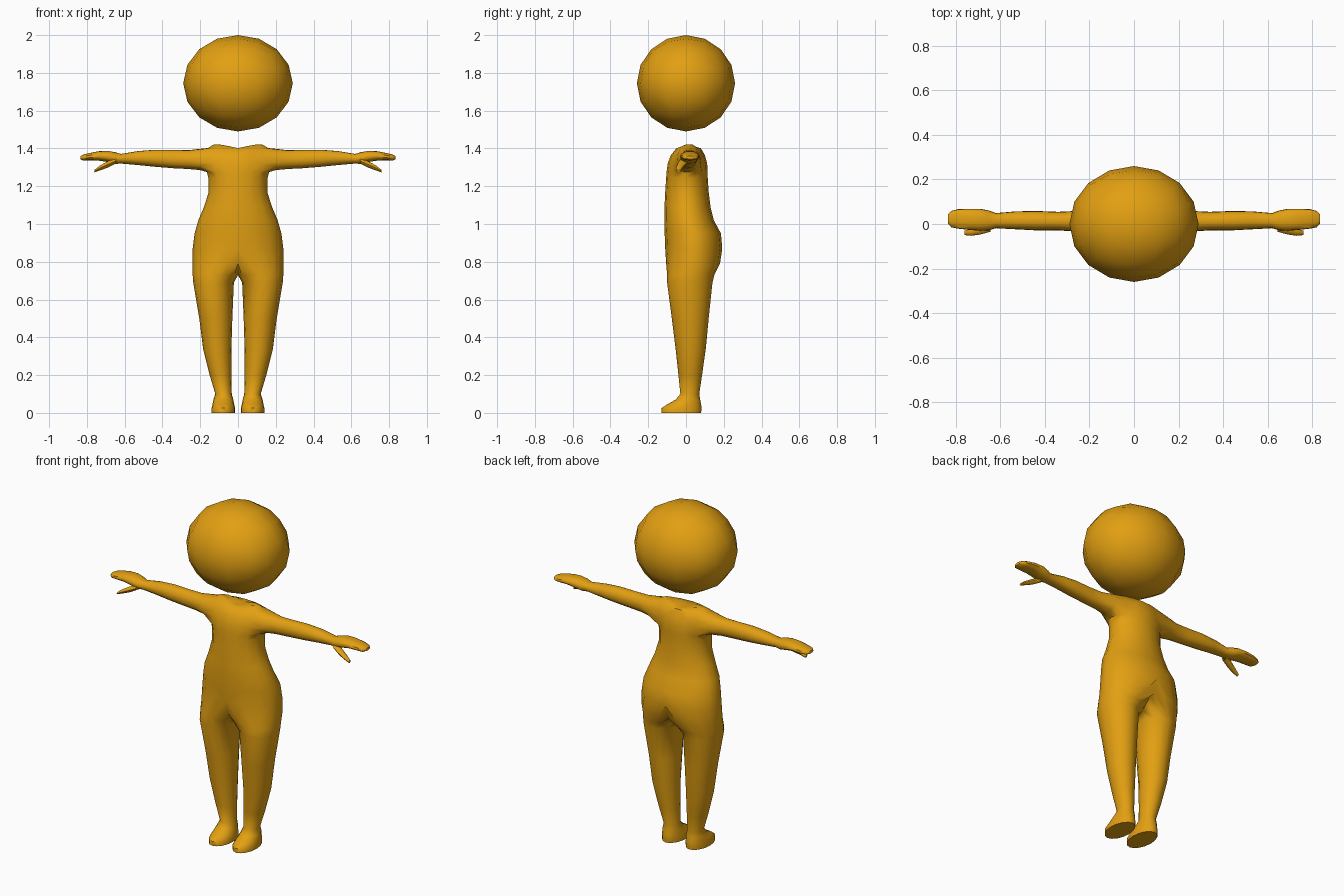
import bpy, bmesh, math

cube = bpy.data.objects.get("Cube")
if cube:
    bpy.data.objects.remove(cube)

AMBER = (0.76, 0.35, 0.006, 1)
mat = bpy.data.materials.new("amber_skin")
mat.use_nodes = True
mat.diffuse_color = AMBER
bsdf = mat.node_tree.nodes["Principled BSDF"]
bsdf.inputs["Base Color"].default_value = AMBER
bsdf.inputs["Roughness"].default_value = 0.7


def finish(bm, name, angle):
    """Turn a bmesh into a shaded object."""
    bmesh.ops.recalc_face_normals(bm, faces=bm.faces)
    mesh = bpy.data.meshes.new(name)
    bm.to_mesh(mesh)
    bm.free()
    mesh.materials.append(mat)
    obj = bpy.data.objects.new(name, mesh)
    bpy.context.collection.objects.link(obj)
    bpy.ops.object.select_all(action='DESELECT')
    obj.select_set(True)
    bpy.context.view_layer.objects.active = obj
    bpy.ops.object.shade_smooth_by_angle(angle=math.radians(angle))
    return obj


def oval(a0, a1, b0, b1, angles):
    """Points of an ellipse filling the box a0..a1 by b0..b1."""
    return [((a0 + a1) / 2 + (a1 - a0) / 2 * math.cos(t),
             (b0 + b1) / 2 + (b1 - b0) / 2 * math.sin(t)) for t in angles]


def skin(bm, lower, upper):
    """Quads between two rings."""
    n = len(lower)
    return [bm.faces.new((lower[i], lower[(i + 1) % n], upper[(i + 1) % n], upper[i]))
            for i in range(n)]


def limb(bm, ring, sections, angles):
    """Loft along x through (x, y0, y1, z0, z1) sections, then cap the tip."""
    for x, y0, y1, z0, z1 in sections:
        new = [bm.verts.new((x, y, z)) for y, z in oval(y0, y1, z0, z1, angles)]
        if ring:
            skin(bm, ring, new)
        ring = new
    bm.faces.new(ring)


# Left half of the body: z, inner x, outer x, front y, back y
N = 16
BODY = [
    (0.00, 0.015, 0.14, -0.13, 0.08), (0.025, 0.015, 0.14, -0.13, 0.083),
    (0.045, 0.02, 0.135, -0.10, 0.08), (0.07, 0.025, 0.13, -0.055, 0.075),
    (0.10, 0.033, 0.12, -0.03, 0.07), (0.20, 0.035, 0.15, -0.04, 0.085),
    (0.34, 0.035, 0.185, -0.055, 0.105), (0.50, 0.03, 0.205, -0.075, 0.12),
    (0.69, 0.022, 0.237, -0.10, 0.14), (0.73, -0.02, 0.24, -0.10, 0.15),
    (0.79, -0.12, 0.241, -0.105, 0.18), (0.87, -0.24, 0.24, -0.11, 0.192),
    (0.95, -0.23, 0.23, -0.113, 0.185), (1.02, -0.21, 0.21, -0.115, 0.147),
    (1.09, -0.18, 0.18, -0.114, 0.13), (1.17, -0.155, 0.155, -0.11, 0.12),
    (1.245, -0.157, 0.157, -0.105, 0.115), (1.275, -0.165, 0.165, -0.103, 0.115),
    (1.32, -0.17, 0.17, -0.097, 0.112), (1.365, -0.17, 0.17, -0.08, 0.10),
    (1.402, -0.16, 0.16, -0.05, 0.078), (1.42, -0.13, 0.13, -0.01, 0.045),
]
bm = bmesh.new()
around = [2 * math.pi * i / N for i in range(N)]
ring, socket = None, []
for z, x0, x1, y0, y1 in BODY:
    new = []
    for x, y in oval(x0, x1, y0, y1, around):
        x = max(0, x)
        dip = 0.02 * max(0, 1 - x / 0.08) if z > 1.41 else 0
        new.append(bm.verts.new((x, y, z - dip)))
    if ring:
        faces = skin(bm, ring, new)
        if 1.3 < z < 1.41:
            socket += [faces[i] for i in (-2, -1, 0, 1)]
    else:
        bm.faces.new(new)
    ring = new
bm.faces.new(ring)

# Open the shoulder, and remove the faces on the mirror plane
bmesh.ops.delete(bm, geom=socket, context='FACES')
rim = [v for v in bm.verts if v.is_boundary]
flat = [f for f in bm.faces if all(v.co.x < 1e-5 for v in f.verts)]
bmesh.ops.delete(bm, geom=flat, context='FACES')


def turn(v):
    return math.atan2(v.co.z - 1.339, v.co.y - 0.01)


# Arm and mitten hand grow out of the shoulder rim
rim.sort(key=turn)
ARM = [
    (0.20, -0.05, 0.078, 1.285, 1.398), (0.26, -0.035, 0.06, 1.291, 1.391),
    (0.34, -0.03, 0.056, 1.295, 1.392), (0.44, -0.03, 0.06, 1.303, 1.393),
    (0.53, -0.025, 0.058, 1.312, 1.386), (0.62, -0.02, 0.05, 1.32, 1.371),
    (0.65, -0.03, 0.062, 1.318, 1.38), (0.69, -0.032, 0.07, 1.328, 1.387),
    (0.74, -0.028, 0.07, 1.336, 1.385), (0.79, -0.022, 0.068, 1.336, 1.375),
    (0.82, -0.016, 0.06, 1.336, 1.367), (0.835, 0.0, 0.045, 1.343, 1.36),
]
limb(bm, rim, ARM, [turn(v) for v in rim])

# Thumb
THUMB = [
    (0.645, -0.035, 0.02, 1.32, 1.35), (0.69, -0.047, -0.005, 1.298, 1.332),
    (0.73, -0.053, -0.02, 1.284, 1.31), (0.76, -0.05, -0.03, 1.273, 1.287),
]
limb(bm, None, THUMB, [math.pi * i / 4 for i in range(8)])

body = finish(bm, "body", 50)
mirror = body.modifiers.new("mirror", 'MIRROR')
mirror.use_clip = True
mirror.merge_threshold = 0.0005

# Head: a rounded cube with four faces along each edge
bm = bmesh.new()
bmesh.ops.create_cube(bm, size=2)
bmesh.ops.subdivide_edges(bm, edges=bm.edges[:], cuts=3, use_grid_fill=True)
for v in bm.verts:
    p = v.co.copy()
    for i in range(3):
        p[i] = math.tan(p[i] * math.pi / 4)
    p.normalize()
    v.co = (p.x * 0.29, p.y * 0.26, p.z * 0.255 + 1.745)
finish(bm, "head", 60)
